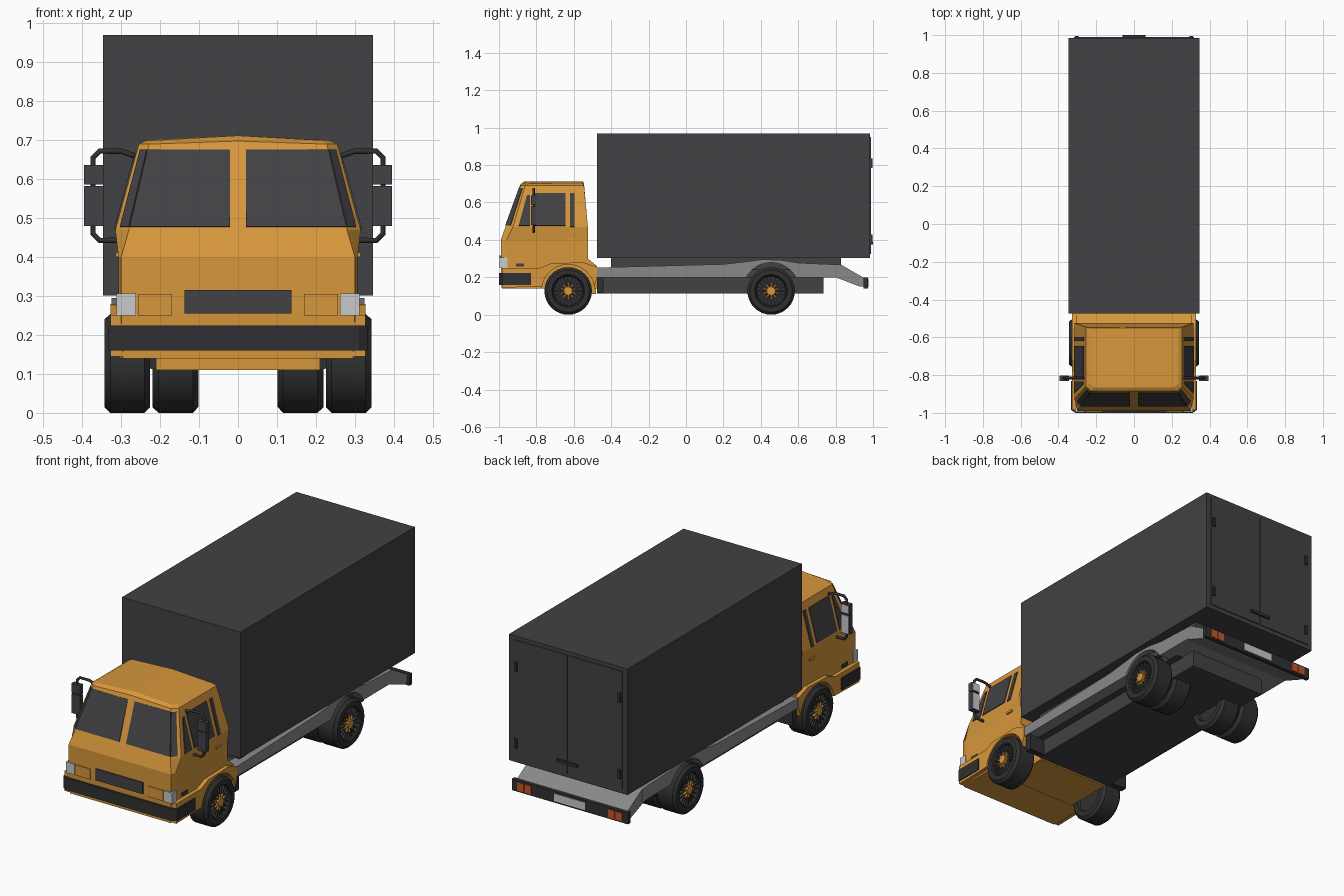
import bpy, bmesh, math
from mathutils import Vector, Matrix

if "Cube" in bpy.data.objects:
    bpy.data.objects.remove(bpy.data.objects["Cube"])


def material(name, rgb):
    m = bpy.data.materials.new(name)
    m.use_nodes = True
    m.diffuse_color = (*rgb, 1)
    m.node_tree.nodes["Principled BSDF"].inputs["Base Color"].default_value = (*rgb, 1)
    return m


ORANGE = material("cab_orange", (0.68, 0.31, 0.045))
DARK = material("charcoal", (0.054, 0.053, 0.059))
BLACK = material("rubber_black", (0.03, 0.03, 0.032))
GREY = material("chassis_grey", (0.25, 0.25, 0.25))
SILVER = material("lamp_silver", (0.58, 0.59, 0.6))
RED = material("tail_light_red", (0.55, 0.09, 0.02))
SIDES = ((1, "left"), (-1, "right"))


def finish(name, bm, mat, smooth=False):
    bmesh.ops.recalc_face_normals(bm, faces=bm.faces)
    me = bpy.data.meshes.new(name)
    bm.to_mesh(me)
    bm.free()
    ob = bpy.data.objects.new(name, me)
    bpy.context.collection.objects.link(ob)
    me.materials.append(mat)
    if smooth:
        bpy.ops.object.select_all(action="DESELECT")
        ob.select_set(True)
        bpy.context.view_layer.objects.active = ob
        bpy.ops.object.shade_smooth_by_angle(angle=math.radians(35))
    return ob


def solid(name, pts, move, mat):
    """Polygon swept along a vector."""
    bm = bmesh.new()
    f = bm.faces.new([bm.verts.new(p) for p in pts])
    new = bmesh.ops.extrude_face_region(bm, geom=[f], use_keep_orig=True)["geom"]
    bmesh.ops.translate(bm, vec=move, verts=[v for v in new if isinstance(v, bmesh.types.BMVert)])
    return finish(name, bm, mat)


def box(name, x, y, z, mat):
    pts = [(x[0], y[0], z[0]), (x[1], y[0], z[0]), (x[1], y[1], z[0]), (x[0], y[1], z[0])]
    return solid(name, pts, Vector((0, 0, z[1] - z[0])), mat)


def prism(name, yz, x0, x1, mat):
    return solid(name, [(x0, y, z) for y, z in yz], Vector((x1 - x0, 0, 0)), mat)


def plate(name, pts, out, mat):
    out = Vector(out).normalized()
    return solid(name, [Vector(p) - out * 0.004 for p in pts], out * 0.008, mat)


def arc(cy, cz, r, floor, n=12):
    """Arch from rear to front, starting and ending at the floor height."""
    a = math.asin((floor - cz) / r)
    return [(cy + r * math.cos(a + (math.pi - 2 * a) * i / n),
             cz + r * math.sin(a + (math.pi - 2 * a) * i / n)) for i in range(n + 1)]


R = 0.127
FRONT, REAR = -0.63, 0.455

# Cab shell lofted from plan rings: z, corner x, front y, side x, side start y, rear y, crown
ROWS = [(0.14, 0.295, -0.985, 0.305, -0.95, -0.475, 0),
        (0.26, 0.3, -0.99, 0.307, -0.96, -0.475, 0),
        (0.3, 0.3, -0.99, 0.307, -0.96, -0.525, 0),
        (0.4, 0.3, -0.99, 0.307, -0.96, -0.525, 0),
        (0.47, 0.28, -0.965, 0.315, -0.925, -0.525, 0),
        (0.69, 0.228, -0.885, 0.255, -0.86, -0.545, 0.008),
        (0.7, 0.215, -0.865, 0.235, -0.845, -0.55, 0.012)]
bm = bmesh.new()
rings = []
for z, xc, yf, xs, ys, yr, crown in ROWS:
    half = [(xc, yf), (xs, ys), (xs, yr)]
    plan = [(0, yf)] + half + [(0, yr)] + [(-x, y) for x, y in reversed(half)]
    rings.append([bm.verts.new((x, y, z + (crown if x == 0 else 0))) for x, y in plan])
for a, b in zip(rings, rings[1:]):
    for i in range(8):
        j = (i + 1) % 8
        bm.faces.new((a[i], a[j], b[j], b[i]))
bm.faces.new(rings[0])
bm.faces.new(rings[-1][:5])
bm.faces.new(rings[-1][4:] + rings[-1][:1])
cab = finish("cab", bm, ORANGE)

# Wheel arches cut out of the cab
for s, side in SIDES:
    bm = bmesh.new()
    bmesh.ops.create_cone(bm, cap_ends=True, segments=32, radius1=0.142, radius2=0.142, depth=0.2,
                          matrix=Matrix.Translation((s * 0.31, FRONT, R)) @ Matrix.Rotation(math.pi / 2, 4, "Y"))
    cutter = finish("arch_cutter", bm, ORANGE)
    cutter.hide_render = True
    mod = cab.modifiers.new("arch", "BOOLEAN")
    mod.operation, mod.solver, mod.object = "DIFFERENCE", "EXACT", cutter
    bpy.context.view_layer.objects.active = cab
    bpy.ops.object.modifier_apply(modifier=mod.name)
    bpy.data.objects.remove(cutter)
box("cab_floor_pan", (-0.21, 0.21), (-0.74, -0.48), (0.11, 0.16), ORANGE)


def front_pt(x, z):
    return (x, -0.965 + (z - 0.47) / 0.22 * 0.08, z)


def side_pt(s, y, z):
    return (s * (0.315 - (z - 0.47) / 0.22 * 0.06), y, z)


def corner_pt(s, u, z):
    t = (z - 0.47) / 0.22
    a = Vector((0.28, -0.965, 0.47)).lerp(Vector((0.228, -0.885, 0.69)), t)
    b = Vector((0.315, -0.925, 0.47)).lerp(Vector((0.255, -0.86, 0.69)), t)
    p = a.lerp(b, u)
    return (s * p.x, p.y, p.z)


WINDOWS = {"vent_window": [(-0.895, 0.475), (-0.835, 0.475), (-0.835, 0.64), (-0.85, 0.64)],
           "door_window": [(-0.815, 0.475), (-0.645, 0.475), (-0.645, 0.65), (-0.815, 0.65)],
           "rear_quarter_window": [(-0.62, 0.47), (-0.597, 0.47), (-0.597, 0.65), (-0.62, 0.65)]}
for s, side in SIDES:
    # Glass
    plate(f"windscreen_{side}", [front_pt(s * 0.02, 0.477), front_pt(s * 0.278, 0.477),
                                 front_pt(s * 0.232, 0.675), front_pt(s * 0.02, 0.675)], (0, -1, 0.36), DARK)
    plate(f"windscreen_corner_{side}", [corner_pt(s, 0, 0.477), corner_pt(s, 0.65, 0.477),
                                        corner_pt(s, 0.65, 0.675), corner_pt(s, 0, 0.675)], (s, -0.9, 0.4), DARK)
    for name, yz in WINDOWS.items():
        plate(f"{name}_{side}", [side_pt(s, y, z) for y, z in yz], (s, 0, 0.27), DARK)

    # Flared lower wing around the front wheel
    wing = [(-0.985, 0.145), (-0.985, 0.25), (-0.78, 0.25), (-0.72, 0.275), (-0.55, 0.28),
            (-0.475, 0.255), (-0.475, 0.2)] + arc(FRONT, R, 0.142, 0.15)
    prism(f"front_wing_{side}", wing, s * 0.295, s * 0.328, ORANGE)
    box(f"headlight_{side}", sorted((s * 0.262, s * 0.312)), (-0.996, -0.955), (0.25, 0.307), SILVER)
    box(f"lamp_panel_{side}", sorted((s * 0.17, s * 0.257)), (-0.995, -0.987), (0.25, 0.305), ORANGE)
    box(f"side_marker_{side}", sorted((s * 0.305, s * 0.312)), (-0.91, -0.865), (0.258, 0.275), DARK)
    box(f"door_handle_{side}", sorted((s * 0.305, s * 0.315)), (-0.63, -0.59), (0.4, 0.412), ORANGE)
    box(f"mud_flap_{side}", sorted((s * 0.21, s * 0.315)), (-0.475, -0.44), (0.115, 0.24), BLACK)

    # Mirror bracket and two mirrors
    cu = bpy.data.curves.new("bracket", "CURVE")
    cu.dimensions = "3D"
    cu.bevel_depth, cu.bevel_resolution = 0.007, 2
    path = [(0.265, 0.66), (0.3, 0.672), (0.355, 0.672), (0.372, 0.655),
            (0.372, 0.46), (0.355, 0.443), (0.31, 0.443)]
    sp = cu.splines.new("POLY")
    sp.points.add(len(path) - 1)
    for p, (x, z) in zip(sp.points, path):
        p.co = (s * x, -0.815, z, 1)
    arm = bpy.data.objects.new(f"mirror_bracket_{side}", cu)
    bpy.context.collection.objects.link(arm)
    cu.materials.append(BLACK)
    for label, z in (("upper", (0.587, 0.637)), ("lower", (0.48, 0.582))):
        x = sorted((s * 0.344, s * 0.395))
        box(f"{label}_mirror_{side}", x, (-0.83, -0.805), z, DARK)
        box(f"{label}_mirror_glass_{side}", (x[0] + 0.004, x[1] - 0.004), (-0.806, -0.801),
            (z[0] + 0.004, z[1] - 0.004), SILVER)

# Front bumper and grille
bumper = [(-0.31, -1.0), (0.31, -1.0), (0.333, -0.985), (0.333, -0.83), (-0.333, -0.83), (-0.333, -0.985)]
solid("front_bumper", [(x, y, 0.16) for x, y in bumper], Vector((0, 0, 0.064)), BLACK)
box("grille", (-0.138, 0.138), (-0.996, -0.988), (0.255, 0.316), DARK)

# Cargo box with rear doors
box("cargo_box", (-0.347, 0.347), (-0.475, 0.985), (0.302, 0.97), DARK)
for s, side in SIDES:
    box(f"rear_door_{side}", sorted((s * 0.004, s * 0.318)), (0.983, 0.99), (0.325, 0.95), DARK)
    for label, z in (("lower", 0.38), ("upper", 0.785)):
        box(f"{label}_hinge_{side}", sorted((s * 0.295, s * 0.312)), (0.985, 0.996), (z, z + 0.05), BLACK)
box("door_latch", (-0.06, 0.06), (0.985, 1.0), (0.375, 0.39), BLACK)

# Chassis: side rails with rear arches, tail ramp, underbody
rail = [(-0.476, 0.2), (-0.476, 0.252), (0.2, 0.27), (0.33, 0.285), (0.4, 0.295), (0.5, 0.293),
        (0.6, 0.277), (0.83, 0.267), (0.83, 0.2)] + arc(REAR, R, 0.152, 0.2)
tail = [(0.64, 0.2), (0.64, 0.274), (0.83, 0.267), (0.955, 0.195), (0.955, 0.15), (0.93, 0.15), (0.8, 0.2)]
for s, side in SIDES:
    prism(f"chassis_rail_{side}", rail, s * 0.26, s * 0.325, GREY)
prism("tail_ramp", tail, -0.324, 0.324, GREY)
box("chassis_floor", (-0.262, 0.262), (-0.475, 0.65), (0.198, 0.25), DARK)
box("subframe", (-0.29, 0.29), (-0.4, 0.83), (0.24, 0.303), DARK)
box("underbody", (-0.225, 0.225), (-0.475, 0.735), (0.113, 0.2), DARK)

# Rear bumper, lights and blank plate
box("rear_bumper", (-0.34, 0.34), (0.95, 0.972), (0.14, 0.2), BLACK)
box("rear_plate", (-0.09, 0.09), (0.97, 0.976), (0.15, 0.19), SILVER)
for s, side in SIDES:
    for label, x in (("inner", 0.225), ("outer", 0.268)):
        box(f"{label}_tail_light_{side}", sorted((s * x, s * (x + 0.039))), (0.97, 0.976), (0.148, 0.192), RED)


# Wheels: lathed tyre with spokes and a coloured hub
def wheel(name, s, x_in, y, hub):
    prof = [(0.015, 0), (0.015, 0.08), (0, 0.085), (0, 0.112), (0.014, R), (0.102, R),
            (0.117, 0.113), (0.117, 0.088), (0.112, 0.082), (0.09, 0.078), (0.09, 0)]
    bm = bmesh.new()
    vs = [bm.verts.new((x, 0, r)) for x, r in prof]
    es = [bm.edges.new(p) for p in zip(vs, vs[1:])]
    bmesh.ops.spin(bm, geom=vs + es, axis=(1, 0, 0), cent=(0, 0, 0), angle=math.tau, steps=32)
    bmesh.ops.remove_doubles(bm, verts=bm.verts, dist=0.0005)
    place = Matrix.Translation((s * x_in, y, R)) @ Matrix.Scale(s, 4, (1, 0, 0))
    bm.transform(place)
    finish(name, bm, BLACK, True)
    if not hub:
        return
    for part, count, r0, r1, w, x, mat in (("spokes", 20, 0.03, 0.08, 0.007, 0.098, DARK),
                                           ("hub_ribs", 10, 0.015, 0.042, 0.007, 0.104, ORANGE)):
        bm = bmesh.new()
        for i in range(count):
            m = Matrix.Rotation(math.tau * i / count, 4, "X") @ Matrix.Translation((x, 0, (r0 + r1) / 2))
            bmesh.ops.create_cube(bm, size=1, matrix=m @ Matrix.Diagonal((0.018, w, r1 - r0, 1)))
        bm.transform(place)
        finish(f"{name}_{part}", bm, mat)
    bm = bmesh.new()
    bmesh.ops.create_cone(bm, cap_ends=True, segments=20, radius1=0.028, radius2=0.022, depth=0.034,
                          matrix=Matrix.Translation((0.1, 0, 0)) @ Matrix.Rotation(math.pi / 2, 4, "Y"))
    bm.transform(place)
    finish(f"{name}_hub", bm, ORANGE, True)


for s, side in SIDES:
    wheel(f"front_wheel_{side}", s, 0.226, FRONT, True)
    wheel(f"rear_outer_wheel_{side}", s, 0.226, REAR, True)
    wheel(f"rear_inner_wheel_{side}", s, 0.102, REAR, False)
